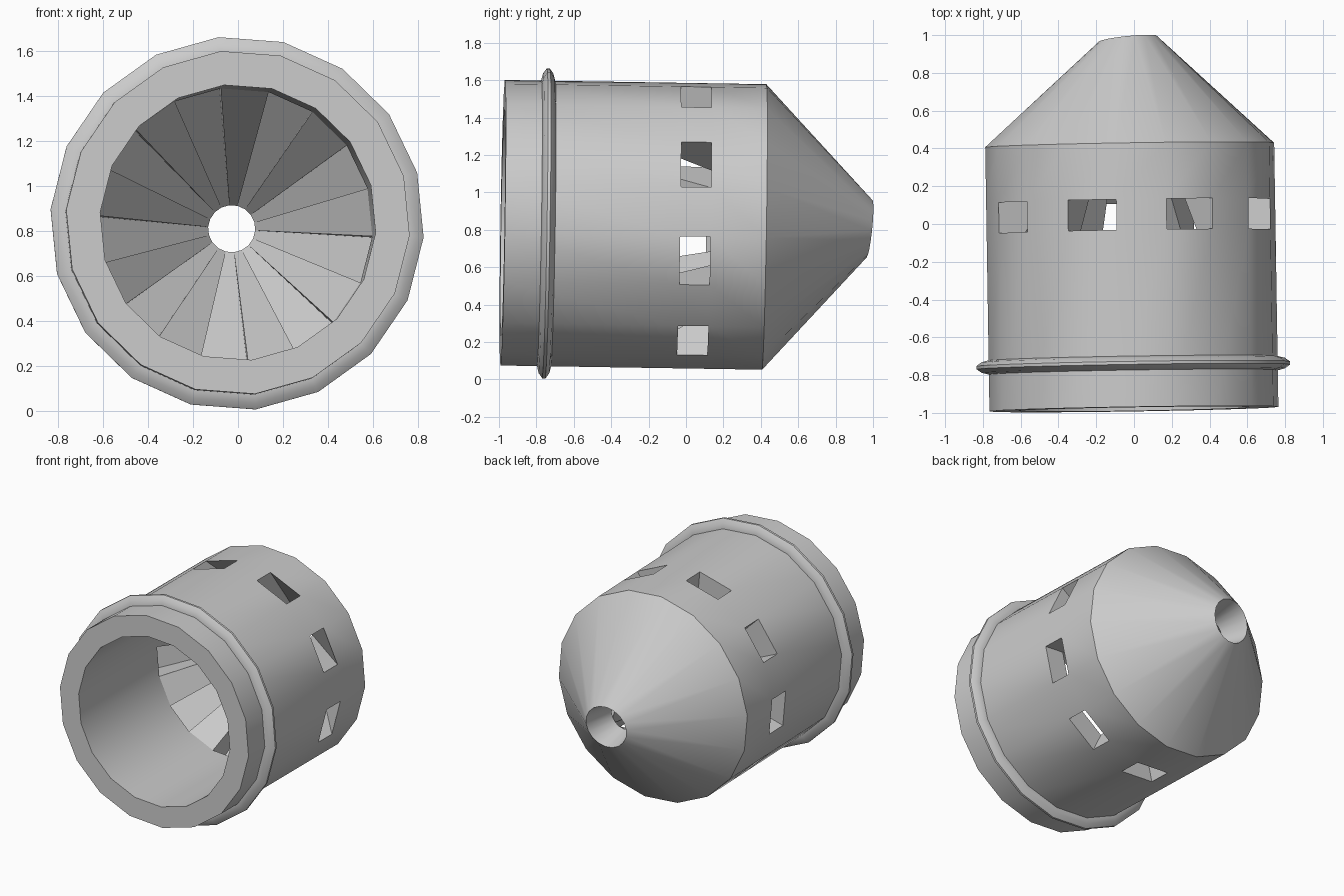
import bpy, bmesh, math
from mathutils import Matrix

cube = bpy.data.objects.get("Cube")
if cube:
    bpy.data.objects.remove(cube, do_unlink=True)

SIDES = 18
TURN = math.radians(14.3)
TILT = 0.016

grey = bpy.data.materials.new("plain grey")
grey.use_nodes = True
grey.diffuse_color = (0.6, 0.6, 0.6, 1)
grey.node_tree.nodes["Principled BSDF"].inputs["Base Color"].default_value = (0.6, 0.6, 0.6, 1)

# The whole nozzle leans very slightly off the y axis
LEAN = Matrix(((1, -TILT, 0, -0.016), (TILT, 1, TILT, 0), (0, -TILT, 1, 0.822), (0, 0, 0, 1)))


def ring(bm, radius, y, slant=0.0):
    """A loop of vertices around the y axis, optionally cut at a slant."""
    verts = []
    for k in range(SIDES):
        a = TURN + 2 * math.pi * k / SIDES
        x, z = radius * math.sin(a), radius * math.cos(a)
        verts.append(bm.verts.new((x, y + slant * (x + z), z)))
    return verts


def panel(bm, a, b, k):
    n = (k + 1) % SIDES
    bm.faces.new((a[k], a[n], b[n], b[k]))


def finish(bm, name):
    bmesh.ops.recalc_face_normals(bm, faces=bm.faces)
    bm.transform(LEAN)
    mesh = bpy.data.meshes.new(name)
    bm.to_mesh(mesh)
    bm.free()
    mesh.materials.append(grey)
    obj = bpy.data.objects.new(name, mesh)
    bpy.context.collection.objects.link(obj)
    bpy.ops.object.select_all(action='DESELECT')
    obj.select_set(True)
    bpy.context.view_layer.objects.active = obj
    bpy.ops.object.shade_smooth_by_angle(angle=math.radians(30))
    return obj


# Body: hollow cylinder with a conical end, windows and inner channels
bm = bmesh.new()
OUTER, INNER = 0.767, 0.615
front_out = ring(bm, OUTER, -0.98)
win_front = ring(bm, OUTER, -0.042)
win_back = ring(bm, OUTER, 0.12)
shoulder = ring(bm, OUTER, 0.418)
tip = ring(bm, 0.155, 0.98, 0.085)
throat = ring(bm, 0.105, 0.76)
rib_start = ring(bm, INNER, -0.042)
front_in = ring(bm, INNER, -0.98)

for k in range(SIDES):
    for a, b in ((front_out, win_front), (win_back, shoulder), (shoulder, tip),
                 (tip, throat), (rib_start, front_in), (front_in, front_out)):
        panel(bm, a, b, k)
    if k % 2 == 0:
        # Window sector: open wall with a channel running to the throat
        panel(bm, throat, win_back, k)
        panel(bm, win_front, rib_start, k)
    else:
        # Solid sector: closed wall with a rib face
        panel(bm, win_front, win_back, k)
        panel(bm, throat, rib_start, k)
    # Side wall between rib and channel
    bm.faces.new((win_front[k], win_back[k], throat[k], rib_start[k]))
finish(bm, "nozzle_body")

# Raised collar near the open end
bm = bmesh.new()
profile = ((0.75, -0.037), (0.77, -0.037), (0.805, -0.028), (0.833, -0.008),
           (0.833, 0.008), (0.805, 0.028), (0.77, 0.037), (0.75, 0.037))
loops = [ring(bm, r, y - 0.748) for r, y in profile]
for i, loop in enumerate(loops):
    for k in range(SIDES):
        panel(bm, loop, loops[(i + 1) % len(loops)], k)
finish(bm, "collar")
